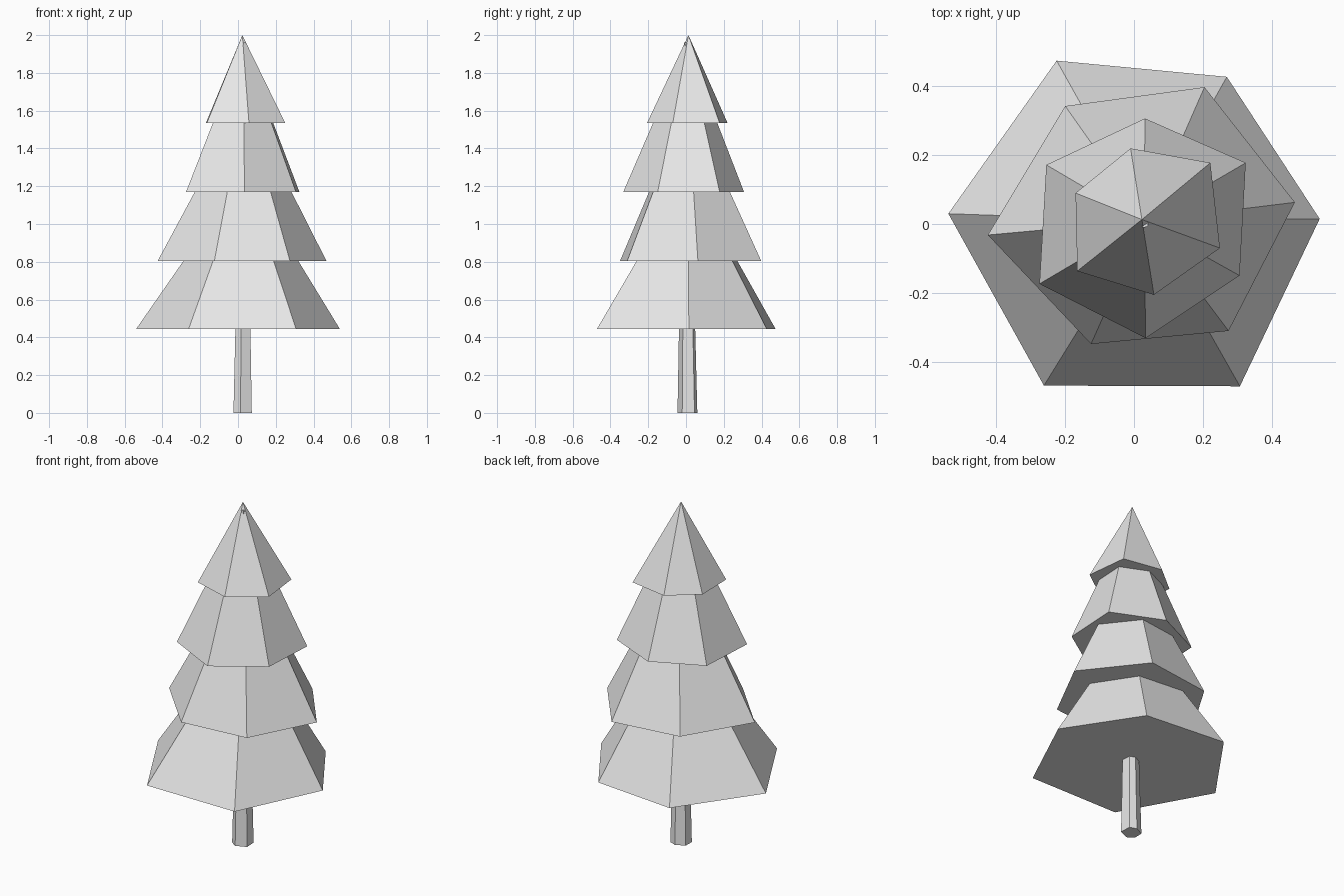
import bpy
import bmesh
from mathutils import Vector

cube = bpy.data.objects.get("Cube")
if cube:
    bpy.data.objects.remove(cube, do_unlink=True)

grey = bpy.data.materials.new("light_grey")
grey.use_nodes = True
colour = (0.8, 0.8, 0.8, 1.0)
grey.diffuse_color = colour
grey.node_tree.nodes["Principled BSDF"].inputs["Base Color"].default_value = colour


def tapered(name, ring, base_z, tip, tip_scale=0.0):
    """Closed solid from a flat ring up to a point, or to a small scaled ring."""
    bm = bmesh.new()
    tip = Vector(tip)
    low = [bm.verts.new((x, y, base_z)) for x, y in ring]
    bm.faces.new(low)
    n = len(low)
    if tip_scale:
        centre = sum((v.co for v in low), Vector()) / n
        high = [bm.verts.new(tip + (v.co - centre) * tip_scale) for v in low]
        bm.faces.new(high)
        for i in range(n):
            j = (i + 1) % n
            bm.faces.new((low[i], low[j], high[j], high[i]))
    else:
        top = bm.verts.new(tip)
        for i in range(n):
            bm.faces.new((low[i], low[(i + 1) % n], top))
    bmesh.ops.recalc_face_normals(bm, faces=bm.faces)
    mesh = bpy.data.meshes.new(name)
    bm.to_mesh(mesh)
    bm.free()
    mesh.materials.append(grey)
    obj = bpy.data.objects.new(name, mesh)
    bpy.context.collection.objects.link(obj)
    return obj


# Trunk: slim six-sided post running up inside the foliage
tapered("trunk",
        [(0.013, -0.045), (0.073, -0.02), (0.07, 0.045),
         (0.03, 0.06), (-0.022, 0.035), (-0.024, -0.02)],
        0.0, (0.031, 0.0, 1.96), 0.2)

# Foliage: four uneven six-sided cones, each tucked into the one above
tiers = {
    "bottom_branches": (
        [(-0.54, 0.03), (-0.225, 0.475), (0.27, 0.428),
         (0.54, 0.015), (0.308, -0.472), (-0.262, -0.47)],
        0.443, (0.035, 0.01, 1.27)),
    "lower_branches": (
        [(-0.425, -0.032), (-0.2, 0.343), (0.205, 0.398),
         (0.468, 0.063), (0.275, -0.311), (-0.125, -0.349)],
        0.805, (0.035, 0.01, 1.66)),
    "upper_branches": (
        [(-0.275, -0.174), (-0.255, 0.172), (0.032, 0.307),
         (0.325, 0.178), (0.307, -0.15), (0.034, -0.332)],
        1.17, (0.029, 0.005, 1.95)),
    "top_branches": (
        [(-0.165, -0.137), (-0.17, 0.09), (-0.01, 0.22),
         (0.222, 0.178), (0.25, -0.07), (0.058, -0.206)],
        1.535, (0.023, 0.013, 2.0)),
}
for name, (ring, base_z, tip) in tiers.items():
    tapered(name, ring, base_z, tip)
